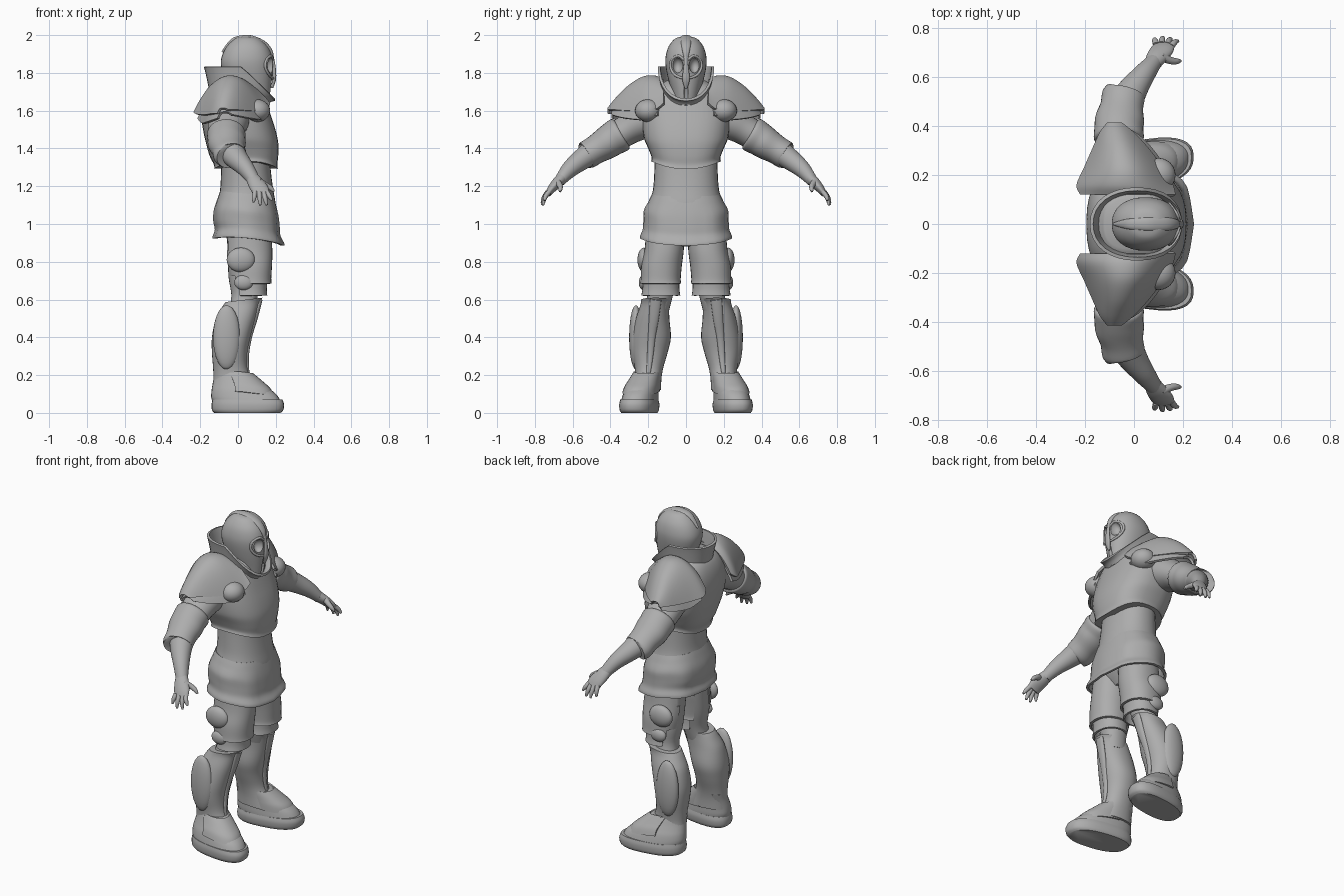
import bpy, bmesh, math
from mathutils import Vector

grey = bpy.data.materials.new("plain grey")
grey.diffuse_color = (0.42, 0.42, 0.42, 1)
SIDES = 32


def finish(name, bm, mirror=False, wall=0, cutters=()):
    """Turn a bmesh into a finished, smooth shaded object."""
    bmesh.ops.recalc_face_normals(bm, faces=bm.faces)
    me = bpy.data.meshes.new(name)
    bm.to_mesh(me)
    bm.free()
    me.materials.append(grey)
    ob = bpy.data.objects.new(name, me)
    bpy.context.collection.objects.link(ob)
    bpy.ops.object.select_all(action='DESELECT')
    ob.select_set(True)
    bpy.context.view_layer.objects.active = ob
    if wall:
        m = ob.modifiers.new("wall", 'SOLIDIFY')
        m.thickness = wall
        m.offset = -1
    if mirror:
        m = ob.modifiers.new("mirror", 'MIRROR')
        m.use_axis = (False, True, False)
        m.use_clip = False
        m.use_mirror_merge = False
    for c in cutters:
        m = ob.modifiers.new("cut", 'BOOLEAN')
        m.operation = 'DIFFERENCE'
        m.object = c
    for m in list(ob.modifiers):
        bpy.ops.object.modifier_apply(modifier=m.name)
    bpy.ops.object.shade_smooth_by_angle(angle=math.radians(42))
    return ob


def smooth_rows(rows, steps=4):
    """Catmull-Rom interpolation of section rows."""
    rows = [Vector(r) for r in rows]
    out = []
    for i in range(len(rows) - 1):
        a, b = rows[max(i - 1, 0)], rows[i]
        c, d = rows[i + 1], rows[min(i + 2, len(rows) - 1)]
        for k in range(steps):
            t = k / steps
            out.append(0.5 * (2 * b + (c - a) * t + (2 * a - 5 * b + 4 * c - d) * t * t
                              + (3 * b - a - 3 * c + d) * t ** 3))
    return out + [rows[-1]]


def skin(rings, closed=True, caps=True):
    bm = bmesh.new()
    vs = [[bm.verts.new(p) for p in r] for r in rings]
    n = len(rings[0])
    for r, s in zip(vs, vs[1:]):
        for j in range(n if closed else n - 1):
            k = (j + 1) % n
            bm.faces.new((r[j], r[k], s[k], s[j]))
    if caps:
        bm.faces.new(vs[0])
        bm.faces.new(vs[-1])
    return bm


def section(power):
    for j in range(SIDES):
        a = 2 * math.pi * j / SIDES
        c, s = math.cos(a), math.sin(a)
        yield (math.copysign(abs(c) ** (2 / power), c), math.copysign(abs(s) ** (2 / power), s))


def upright(name, rows, mirror=False, power=2.2, warp=None, wall=0, keep=None, cutters=()):
    """Stack of level sections: (x0, x1, y0, y1, z), or (x0, x1, half width, z) when centred."""
    rows = [r if len(r) == 5 else (r[0], r[1], -r[2], r[2], r[3]) for r in rows]
    rings = []
    for x0, x1, y0, y1, z in smooth_rows(rows):
        ring = [Vector(((x0 + x1) / 2 + (x1 - x0) / 2 * c, (y0 + y1) / 2 + (y1 - y0) / 2 * s, z))
                for c, s in section(power)]
        rings.append([warp(p) for p in ring] if warp else ring)
    bm = skin(rings, caps=not wall)
    if keep:
        gone = [f for f in bm.faces if not keep(f.calc_center_median())]
        bmesh.ops.delete(bm, geom=gone, context='FACES')
    return finish(name, bm, mirror, wall, cutters)


def tube(name, rows, mirror=True, ref=(1, 0, 0)):
    """Sections (x, y, z, radius along ref, other radius) square to their path."""
    rows = smooth_rows(rows)
    pts = [Vector(r[:3]) for r in rows]
    rings = []
    for i, r in enumerate(rows):
        t = (pts[min(i + 1, len(pts) - 1)] - pts[max(i - 1, 0)]).normalized()
        u = Vector(ref)
        u = (u - t * u.dot(t)).normalized()
        v = t.cross(u)
        rings.append([pts[i] + u * r[3] * c + v * r[4] * s for c, s in section(2)])
    return finish(name, skin(rings), mirror)


def pad(name, centre, size, mirror=True):
    bm = bmesh.new()
    bmesh.ops.create_uvsphere(bm, u_segments=24, v_segments=14, radius=1)
    for v in bm.verts:
        v.co = Vector([c + s * q for c, s, q in zip(centre, size, v.co)])
    return finish(name, bm, mirror)


def shoulder_plate(name, rows):
    """Arched strips (x back, x front, y, crown z, edge z) running outwards."""
    rings = []
    for x0, x1, y, crown, edge in smooth_rows(rows):
        ring = []
        for j in range(25):
            t = j / 12 - 1
            z = crown - (crown - edge) * abs(t) ** 2.1 - 0.02 * max(0, -t) ** 4
            ring.append(Vector(((x0 + x1) / 2 + (x1 - x0) / 2 * t, y, z)))
        rings.append(ring)
    return finish(name, skin(rings, False, False), True, 0.014)


# Torso
upright("belly", [(-.09, .165, .165, 1.38), (-.09, .175, .168, 1.27), (-.095, .187, .175, 1.18),
                  (-.11, .2, .195, 1.10), (-.11, .2, .2, 1.02)])


def hem(p):
    f = max(0, min(1, (1.45 - p.z) / .15))
    p.z += f * .04 * (p.y / .18) ** 2
    return p


upright("chest_plate", [(-.125, .212, .185, 1.29), (-.128, .208, .182, 1.315), (-.15, .213, .195, 1.36),
                        (-.17, .213, .217, 1.43), (-.185, .198, .23, 1.5), (-.195, .172, .235, 1.58),
                        (-.185, .145, .215, 1.66), (-.16, .12, .17, 1.72), (-.12, .08, .1, 1.76)],
        power=2.5, warp=hem)


# Hip armour with softly bulging panels
def panels(p):
    a = math.atan2(p.y, p.x - .05)
    f = max(0, min(1, (1.12 - p.z) / .08))
    k = 1 + .018 * f * math.cos(8 * a)
    return Vector((.05 + (p.x - .05) * k, p.y * k,
                   p.z - .1 * (p.x - .05) + f * .02 * (abs(p.y) / .24) ** 2))


upright("hip_armour", [(-.095, .19, .18, 1.16), (-.108, .2, .198, 1.12), (-.125, .212, .22, 1.06),
                       (-.128, .218, .222, 1.0), (-.12, .222, .225, .955), (-.13, .24, .238, .92),
                       (-.132, .242, .24, .905)], power=2.4, warp=panels, wall=.015)
upright("pelvis", [(-.1, .18, .19, 1.05), (-.08, .17, .18, .96), (-.03, .12, .1, .88)])


# Collar, dropping towards the throat
def drop(p):
    p.z -= .95 * max(0, p.x - .02) * max(0, p.z - 1.6) / .23
    return p


upright("collar", [(-.13, .14, .115, 1.66), (-.145, .165, .122, 1.74), (-.158, .185, .13, 1.8),
                   (-.167, .195, .136, 1.835)], warp=drop, wall=.014)
upright("neck", [(-.06, .12, .085, 1.6), (-.05, .12, .08, 1.76)])

# Helmet with eye openings and a breathing slot
cutters = [pad("eye_cutter", (.185, s * .046, 1.84), (.045, .03, .042), False) for s in (-1, 1)]
cutters.append(pad("slot_cutter", (.19, 0, 1.68), (.04, .014, .085), False))
upright("helmet", [(.03, .16, .055, 1.63), (-.03, .172, .075, 1.70), (-.07, .18, .095, 1.77),
                   (-.09, .185, .108, 1.84), (-.085, .18, .107, 1.89), (-.06, .158, .092, 1.94),
                   (-.02, .115, .06, 1.98), (.01, .075, .025, 1.992), (.03, .05, .005, 1.994)],
        cutters=cutters)
for c in cutters:
    bpy.data.objects.remove(c)
tube("crest", [(.183, 0, 1.86, .006, .006), (.175, 0, 1.91, .018, .01), (.14, 0, 1.955, .026, .012),
               (.08, 0, 1.984, .028, .012), (.03, 0, 1.988, .026, .012), (-.03, 0, 1.972, .02, .01),
               (-.082, 0, 1.91, .006, .006)], False, (0, 1, 0))
tube("nose_guard", [(.178, 0, 1.91, .006, .012), (.19, 0, 1.84, .008, .012),
                    (.192, 0, 1.77, .01, .02), (.18, 0, 1.72, .006, .008)], False)
# Raised brow and cheek edge round each eye
tube("eye_rim", [(.184, .012, 1.87, .007, .006), (.175, .04, 1.89, .007, .007),
                 (.15, .075, 1.87, .007, .007), (.145, .082, 1.83, .007, .007),
                 (.165, .06, 1.79, .007, .007), (.186, .014, 1.77, .006, .006)], True, (1, .3, .2))

# Layered shoulder armour
shoulder_plate("shoulder_plate", [(-.22, .17, .12, 1.765, 1.64), (-.235, .16, .16, 1.785, 1.61),
                                  (-.205, .12, .23, 1.78, 1.60), (-.17, .06, .31, 1.73, 1.60),
                                  (-.14, .0, .375, 1.665, 1.605), (-.11, -.05, .415, 1.615, 1.605)])
shoulder_plate("lower_shoulder_plate", [(-.215, .16, .15, 1.73, 1.58), (-.195, .13, .23, 1.735, 1.555),
                                        (-.17, .075, .31, 1.68, 1.56), (-.14, .02, .365, 1.63, 1.57),
                                        (-.11, -.03, .395, 1.595, 1.58)])
pad("front_shoulder_pad", (.1, .2, 1.6), (.07, .07, .06))

# Arms, cuffs and hands
tube("arm", [(-.05, .13, 1.59, .12, .11), (-.05, .22, 1.55, .11, .1), (-.06, .30, 1.505, .1, .083),
             (-.06, .38, 1.455, .09, .077), (-.05, .46, 1.405, .08, .07), (-.01, .54, 1.35, .062, .058),
             (.04, .61, 1.295, .046, .046), (.075, .655, 1.245, .036, .034), (.085, .67, 1.225, .034, .03)])
tube("elbow_cuff", [(-.062, .34, 1.48, .09, .082), (-.062, .352, 1.473, .102, .094),
                    (-.062, .39, 1.45, .1, .09), (-.058, .43, 1.423, .1, .085),
                    (-.05, .48, 1.393, .088, .076), (-.043, .525, 1.365, .088, .074),
                    (-.04, .535, 1.36, .076, .064)])
tube("palm", [(.078, .658, 1.242, .035, .03), (.095, .685, 1.215, .043, .028),
              (.115, .712, 1.185, .046, .022), (.125, .73, 1.16, .042, .016)])
for i, (root, tip) in enumerate([((.09, .732, 1.17), (.082, .755, 1.115)),
                                 ((.113, .735, 1.165), (.118, .763, 1.1)),
                                 ((.136, .732, 1.165), (.152, .757, 1.1)),
                                 ((.152, .725, 1.17), (.18, .748, 1.125))]):
    mid = [(a + b) / 2 for a, b in zip(root, tip)]
    mid[1] += .006
    tube("finger", [(*root, .013, .013), (*mid, .012, .012), (*tip, .006, .006)])
tube("thumb", [(.11, .685, 1.225, .02, .02), (.15, .668, 1.205, .015, .015),
               (.175, .665, 1.188, .012, .012), (.19, .667, 1.172, .006, .006)], True, (0, 1, 0))

# Upper legs and thigh armour, open at the back
upright("leg", [(-.06, .16, .012, .2, .97), (-.055, .16, .018, .21, .85), (-.05, .13, .045, .21, .72),
                (-.035, .105, .07, .205, .62), (-.05, .09, .09, .225, .54)], True)
upright("thigh_plate", [(-.055, .175, .01, .212, .95), (-.06, .182, .012, .22, .86),
                        (-.055, .18, .022, .236, .78), (-.045, .176, .028, .24, .71),
                        (-.045, .178, .025, .243, .685)], True, wall=.014,
        keep=lambda c: c.x > -.02 or (c.y > .15 and c.z > .72))
upright("knee_hem", [(-.03, .16, .035, .228, .73), (-.03, .153, .035, .23, .66),
                     (-.03, .155, .03, .237, .622)], True, wall=.012, keep=lambda c: c.x > .01)
pad("upper_thigh_pad", (.015, .222, .81), (.075, .035, .065))
pad("lower_thigh_pad", (.03, .225, .69), (.05, .025, .04))

# Lower leg armour
upright("greave", [(-.065, .13, .082, .238, .598), (-.085, .112, .088, .242, .57),
                   (-.118, .092, .088, .265, .5), (-.138, .066, .08, .285, .4),
                   (-.138, .05, .097, .285, .32), (-.132, .05, .12, .272, .24),
                   (-.13, .07, .13, .27, .18), (-.135, .095, .132, .285, .12)], True,
        warp=lambda p: Vector((p.x, p.y, p.z + .12 * (p.x - .03) * max(0, p.z - .5) / .1)))
pad("calf_pad", (-.06, .265, .4), (.072, .036, .17))
tube("shin_ridge", [(.118, .16, .6, .012, .03), (.09, .17, .5, .014, .026), (.062, .182, .4, .012, .02),
                    (.048, .19, .3, .01, .016), (.055, .2, .2, .006, .01)])


# Boots with toes turned slightly out
def toe_out(p):
    p.y += .14 * p.x
    if p.z > .045:
        p.z -= .12 * max(0, p.x)
    return p


upright("sole", [(-.125, .225, .15, .33, 0), (-.138, .24, .143, .338, .015), (-.14, .244, .14, .34, .045),
                 (-.135, .235, .145, .335, .07)], True, 2.5, lambda p: Vector((p.x, p.y + .14 * p.x, p.z)))
upright("boot", [(-.135, .235, .145, .335, .06), (-.142, .228, .145, .33, .085),
                 (-.14, .205, .147, .32, .12), (-.135, .165, .145, .305, .15),
                 (-.13, .12, .14, .29, .18), (-.128, .075, .135, .275, .215)], True, 2.3, toe_out)
upright("instep_plate", [(-.14, .19, .138, .33, .115), (-.135, .172, .138, .318, .15),
                         (-.13, .135, .137, .30, .18), (-.128, .08, .133, .277, .22)], True, 2.3,
        toe_out, .012, lambda c: c.x > -.03)
